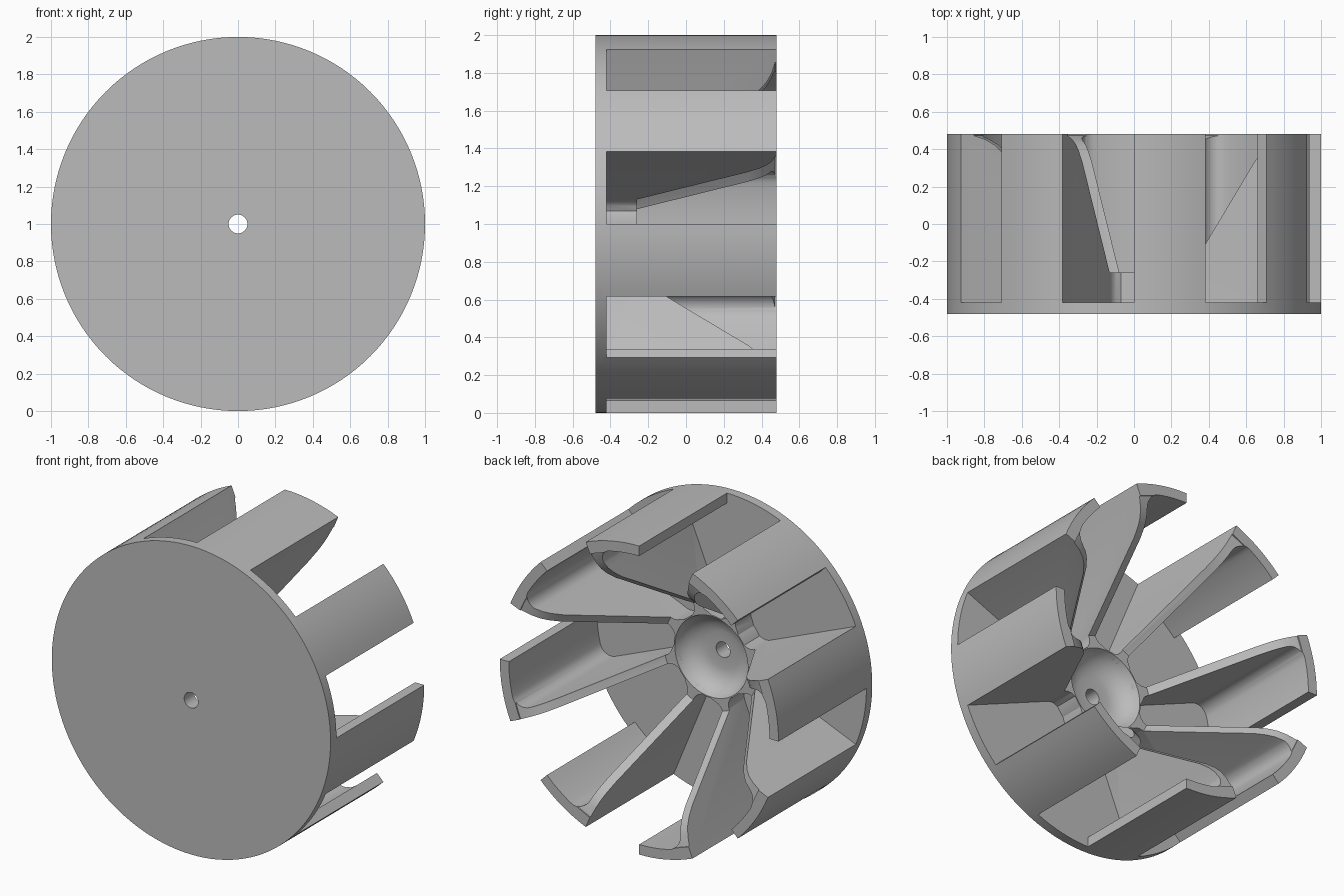
import bpy, bmesh, math
from math import cos, sin, pi, radians, sqrt, atan2

if "Cube" in bpy.data.objects:
    bpy.data.objects.remove(bpy.data.objects["Cube"], do_unlink=True)

BLADES, SEGMENTS = 8, 128
BACK, FRONT, FLOOR = 0.48, -0.48, -0.42
RIM_INNER, THICK, FILLET = 0.935, 0.054, 0.08

grey = bpy.data.materials.new("plain grey")
grey.use_nodes = True
grey.diffuse_color = (0.5, 0.5, 0.5, 1)
grey.node_tree.nodes["Principled BSDF"].inputs["Base Color"].default_value = (0.5, 0.5, 0.5, 1)


def make_object(name, bm):
    bmesh.ops.recalc_face_normals(bm, faces=bm.faces)
    mesh = bpy.data.meshes.new(name)
    bm.to_mesh(mesh)
    bm.free()
    mesh.materials.append(grey)
    ob = bpy.data.objects.new(name, mesh)
    bpy.context.collection.objects.link(ob)
    return ob


def lathe(name, profile):
    """Spin a closed (radius, y) profile about the axle."""
    bm = bmesh.new()
    verts = [bm.verts.new((r, y, 1)) for r, y in profile]
    edges = [bm.edges.new((a, b)) for a, b in zip(verts, verts[1:] + verts[:1])]
    bmesh.ops.spin(bm, geom=verts + edges, cent=(0, 0, 1), axis=(0, 1, 0),
                   angle=2 * pi, steps=SEGMENTS, use_merge=True)
    bmesh.ops.remove_doubles(bm, verts=bm.verts, dist=1e-5)
    return make_object(name, bm)


def smooth(ob):
    bpy.ops.object.select_all(action='DESELECT')
    ob.select_set(True)
    bpy.context.view_layer.objects.active = ob
    bpy.ops.object.shade_smooth_by_angle(angle=radians(30))


def blade_section():
    """Radial web, outer flange and fillets; u runs outward, v across."""
    flare = [(0.25, 0.05), (0.272, 0.032), (0.29, 0.014), (0.31, 0.004), (0.33, 0)]
    pts = [(u, -v) for u, v in flare]
    pts += [(cos(a), sin(a)) for a in (radians(22.5) * i / 8 for i in range(9))]
    cv = THICK + FILLET
    cu = sqrt((RIM_INNER - FILLET) ** 2 - cv ** 2)
    start = atan2(cv, cu)
    for i in range(7):
        a = radians(22.5) + (start - radians(22.5)) * i / 6
        pts.append((RIM_INNER * cos(a), RIM_INNER * sin(a)))
    for i in range(1, 9):
        a = start + (-pi / 2 - start) * i / 8
        pts.append((cu + FILLET * cos(a), cv + FILLET * sin(a)))
    pts += [(u, THICK + v) for u, v in reversed(flare)]
    return pts


# Disc with bored hub and rounded bowl
bowl = [(0.262, -0.26), (0.25, -0.295), (0.22, -0.338), (0.17, -0.37), (0.12, -0.38)]
disc = lathe("disc_and_hub", [(0.05, FRONT), (1, FRONT), (1, FLOOR), (0.27, FLOOR),
                              (0.27, -0.26)] + bowl + [(0.05, -0.38)])
smooth(disc)

# Funnel-shaped cutter that trims the back edges of the blades
cutter = lathe("blade_trim_cutter", [(0, -0.38)] + bowl[::-1] + [
    (0.34, -0.26), (0.72, 0.33), (0.77, 0.39), (0.81, 0.425), (0.86, 0.452),
    (0.925, 0.472), (0.925, 0.6), (0, 0.6)])
cutter.hide_render = True

# Blades, each carrying a strip of the outer rim
section = blade_section()
for k in range(BLADES):
    turn = 2 * pi * (k + 0.5) / BLADES
    bm = bmesh.new()
    face = bm.faces.new([bm.verts.new((u * cos(turn) - v * sin(turn), FLOOR - 0.02,
                                       1 + u * sin(turn) + v * cos(turn)))
                         for u, v in section])
    grown = bmesh.ops.extrude_face_region(bm, geom=[face], use_keep_orig=True)
    for item in grown["geom"]:
        if isinstance(item, bmesh.types.BMVert):
            item.co.y = BACK
    blade = make_object("blade_%d" % (k + 1), bm)
    trim = blade.modifiers.new("trim", 'BOOLEAN')
    trim.operation, trim.solver, trim.object = 'DIFFERENCE', 'EXACT', cutter
    graph = bpy.context.evaluated_depsgraph_get()
    trimmed = bpy.data.meshes.new_from_object(blade.evaluated_get(graph))
    blade.modifiers.clear()
    blade.data = trimmed
    smooth(blade)

bpy.data.objects.remove(cutter, do_unlink=True)
